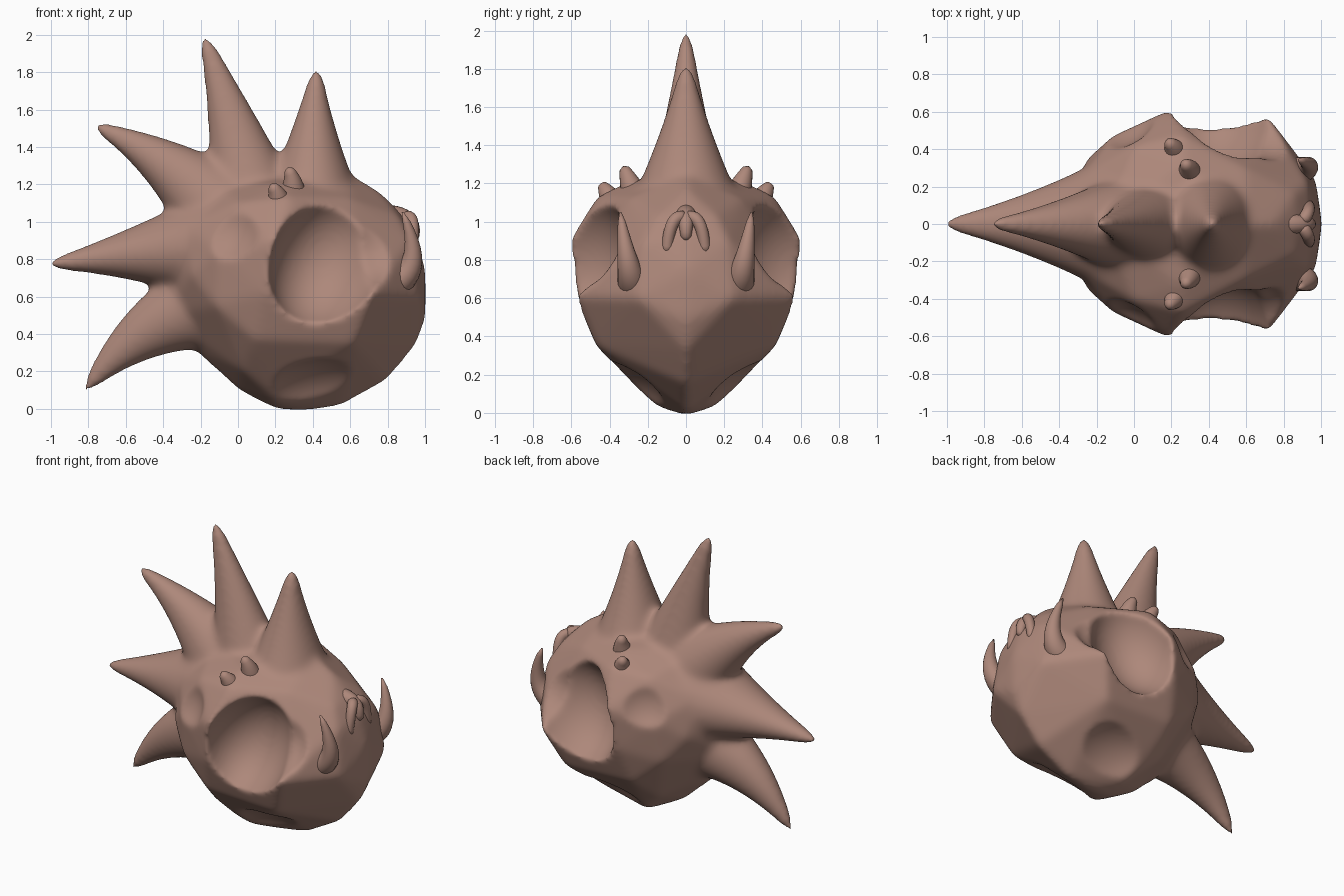
import bpy, bmesh, math
from mathutils import Vector, Matrix

cube = bpy.data.objects.get("Cube")
if cube:
    bpy.data.objects.remove(cube, do_unlink=True)

skin = bpy.data.materials.new("dusty_pink_brown")
skin.use_nodes = True
colour = (0.42, 0.245, 0.195, 1)
skin.diffuse_color = colour
skin.node_tree.nodes["Principled BSDF"].inputs["Base Color"].default_value = colour


def make_object(name, bm):
    bmesh.ops.recalc_face_normals(bm, faces=bm.faces)
    mesh = bpy.data.meshes.new(name)
    bm.to_mesh(mesh)
    bm.free()
    for p in mesh.polygons:
        p.use_smooth = True
    mesh.materials.append(skin)
    ob = bpy.data.objects.new(name, mesh)
    bpy.context.collection.objects.link(ob)
    return ob


def add_horn(bm, base, bend, tip, r_base, r_tip, flare=1.0, squash=1.0, rings=12, sides=20):
    """Closed tapering tube along a bent path, with a rounded tip."""
    a, b, c = Vector(base), Vector(bend), Vector(tip)
    loops = []
    for i in range(rings + 1):
        t = i / rings
        p = a * (1 - t) ** 2 + b * 2 * t * (1 - t) + c * t * t
        d = ((b - a) * (1 - t) + (c - b) * t).normalized()
        side = Vector((0, 1, 0))
        side = (side - d * side.dot(d)).normalized()
        across = d.cross(side)
        r = r_tip + (r_base - r_tip) * (1 - t) ** flare
        if i == rings:
            r *= 0.5
        loops.append([bm.verts.new(p + (side * math.cos(k) * squash + across * math.sin(k)) * r)
                      for k in (2 * math.pi * j / sides for j in range(sides))])
    for lo, hi in zip(loops, loops[1:]):
        for j in range(sides):
            k = (j + 1) % sides
            bm.faces.new((lo[j], lo[k], hi[k], hi[j]))
    bm.faces.new(loops[0])
    bm.faces.new(loops[-1])


# Head: faceted hull from a midline profile and mirrored side landmarks
midline = [(-.24, .32), (0, .1), (.2, .0), (.35, -.015), (.55, .01), (.8, .15), (.95, .33),
           (1.005, .48), (1.005, .74), (.95, .94), (.87, 1.05), (.75, 1.17), (.6, 1.26), (.25, 1.26),
           (-.15, 1.22), (-.36, 1.04), (-.42, .75), (-.4, .5)]
landmarks = [(.2, .615, .9), (.14, .57, .62), (-.1, .485, .85), (-.12, .44, .55), (.72, .58, .61),
             (.26, .47, 1.13), (.25, .33, 1.2), (.6, .29, 1.12), (0, .41, 1.1), (.18, .31, .21),
             (.02, .28, .21), (.09, .47, .37), (.62, .47, .35), (.93, .22, .9), (.97, .25, .6),
             (.86, .35, .73), (.86, .16, 1.03), (.2, .15, .03), (.17, .22, .09),
             (-.25, .35, .72), (-.28, .25, .97)]
head = bmesh.new()
for x, z in midline:
    head.verts.new((x, 0, z))
for x, y, z in landmarks:
    head.verts.new((x, y, z))
    head.verts.new((x, -y, z))
bmesh.ops.convex_hull(head, input=head.verts)
bmesh.ops.delete(head, geom=[v for v in head.verts if not v.link_faces], context='VERTS')

# Crest: five big spikes fanned along the midline
add_horn(head, (.40, 0, 1.05), (.40, 0, 1.4), (.42, 0, 1.82), .29, .036, 1.2, 1.08)
add_horn(head, (.09, 0, 1.05), (.01, 0, 1.45), (-.185, 0, 2.0), .27, .036, 1.1, .85)
add_horn(head, (-.1, 0, 1.06), (-.4, 0, 1.36), (-.77, 0, 1.515), .26, .036, 1.25, .95)
add_horn(head, (-.15, 0, .86), (-.5, 0, .84), (-1.025, 0, .77), .3, .028, 1.15, 1.2)
add_horn(head, (-.1, 0, .58), (-.55, 0, .47), (-.83, 0, .08), .27, .022, 1.0, .9)
body = make_object("head_with_spikes", head)

# Scoops on both sides: centre, radii, forward lean, tilt
scoops = [((.49, .65, .80), (.295, .38, .395), 20, 25),   # eye socket
          ((.73, .63, .90), (.22, .29, .26), 0, 0),       # channel in front of the socket
          ((-.13, .68, 1.0), (.28, .28, .28), 0, 0),      # temple dimple
          ((.47, .43, -.07), (.45, .34, .34), 0, 0)]      # hollow under the jaw
cut = bmesh.new()
for s in (-1, 1):
    for (x, y, z), radii, lean, tilt in scoops:
        place = (Matrix.Translation((x, s * y, z))
                 @ Matrix.Rotation(math.radians(-lean * s), 4, 'Z')
                 @ Matrix.Rotation(math.radians(tilt), 4, 'Y')
                 @ Matrix.Diagonal((*radii, 1)))
        bmesh.ops.create_uvsphere(cut, u_segments=40, v_segments=24, radius=1, matrix=place)
cutter = make_object("scoop_cutter", cut)
cutter.hide_render = True
cutter.hide_set(True)
cutter.display_type = 'WIRE'


def remesh(ob, size):
    m = ob.modifiers.new("blend", 'REMESH')
    m.mode, m.voxel_size, m.use_smooth_shade = 'VOXEL', size, True


def soften(ob, count):
    m = ob.modifiers.new("soften", 'SMOOTH')
    m.factor, m.iterations = .5, count


remesh(cutter, .02)
remesh(body, .018)
soften(body, 12)
carve = body.modifiers.new("carve", 'BOOLEAN')
carve.operation, carve.solver, carve.object = 'DIFFERENCE', 'EXACT', cutter
remesh(body, .016)
soften(body, 12)

# Paired tusks, brow bumps and nostril wings, rooted inside the head
for s, side in ((1, "left"), (-1, "right")):
    bm = bmesh.new()
    add_horn(bm, (.80, s * .27, .66), (1.02, s * .30, .72), (.88, s * .343, 1.05), .09, .01, .8)
    make_object(side + "_tusk", bm)
    bm = bmesh.new()
    add_horn(bm, (.29, s * .24, 1.06), (.31, s * .30, 1.22), (.265, s * .325, 1.285), .09, .022)
    add_horn(bm, (.22, s * .34, 1.02), (.23, s * .41, 1.15), (.175, s * .44, 1.195), .09, .022)
    make_object(side + "_brow_bumps", bm)
    bm = bmesh.new()
    add_horn(bm, (.93, s * .1, .84), (.95, s * .085, 1.05), (.9, s * .01, 1.02), .03, .035)
    make_object(side + "_nostril_wing", bm)

# Ridge between the nostrils
bm = bmesh.new()
add_horn(bm, (.8, 0, 1.03), (.96, 0, 1.04), (.94, 0, .9), .06, .025)
make_object("nose_ridge", bm)
